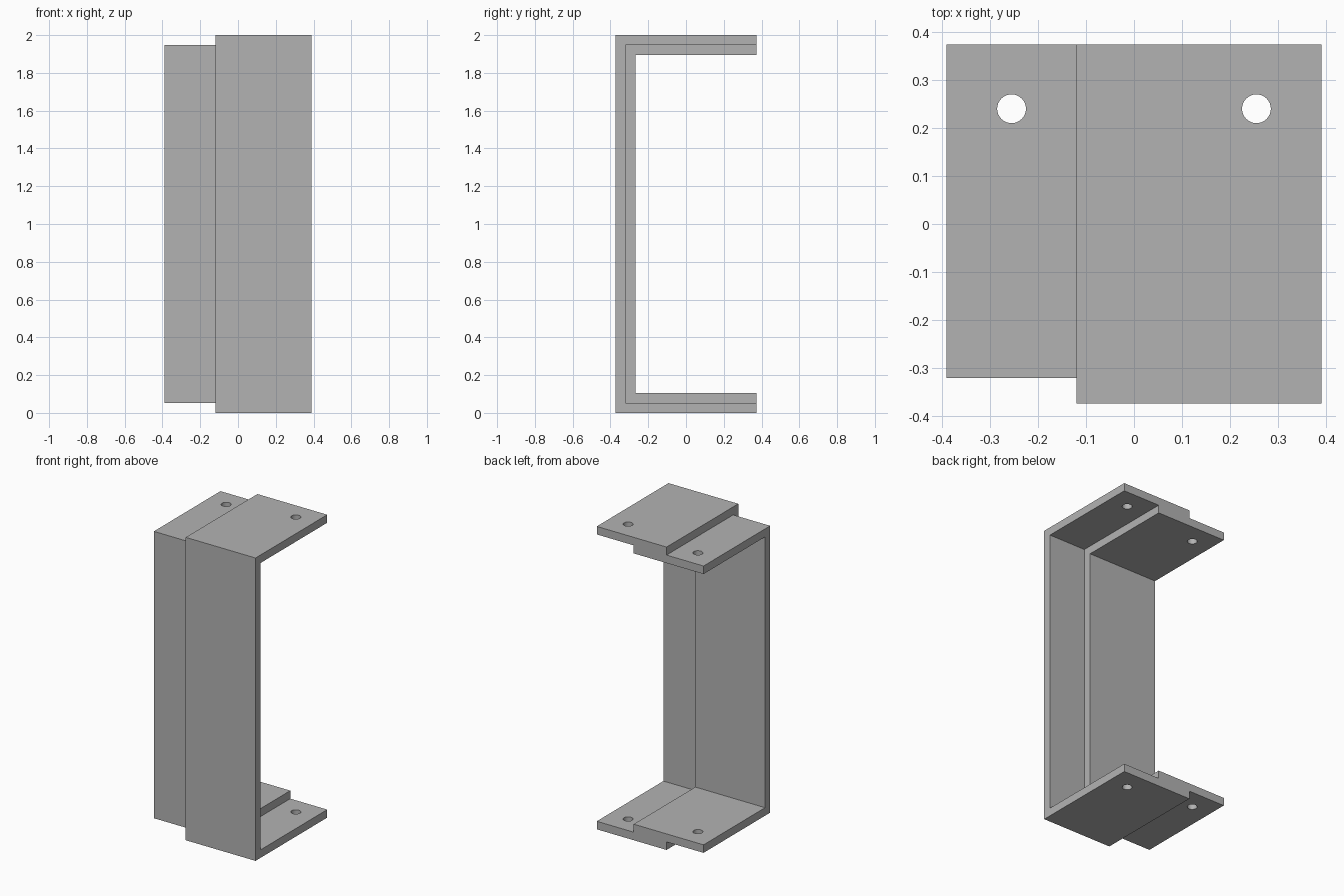
import bpy
import bmesh

if "Cube" in bpy.data.objects:
    bpy.data.objects.remove(bpy.data.objects["Cube"], do_unlink=True)

THICK = 0.053     # sheet thickness
HALF_X = 0.39     # half of overall width
HALF_Y = 0.374    # half of overall depth
OVERLAP = 0.12    # half of the overlap between the brackets
HOLE_Y = 0.24
HOLE_R = 0.03

grey = bpy.data.materials.new("plain grey")
grey.use_nodes = True
colour = (0.45, 0.45, 0.45, 1)
grey.diffuse_color = colour
grey.node_tree.nodes["Principled BSDF"].inputs["Base Color"].default_value = colour


def bracket(name, x0, x1, inset):
    """C-shaped sheet bracket, open to the back, with a bolt hole in each flange."""
    front, back = -HALF_Y + inset, HALF_Y
    low, high = inset, 2 - inset
    t = THICK
    profile = [(back, low), (back, low + t), (front + t, low + t),
               (front + t, high - t), (back, high - t), (back, high),
               (front, high), (front, low)]
    bm = bmesh.new()
    face = bm.faces.new([bm.verts.new((x0, y, z)) for y, z in profile])
    swept = bmesh.ops.extrude_face_region(bm, geom=[face])["geom"]
    moved = [v for v in swept if isinstance(v, bmesh.types.BMVert)]
    bmesh.ops.translate(bm, vec=(x1 - x0, 0, 0), verts=moved)
    bmesh.ops.recalc_face_normals(bm, faces=bm.faces)
    mesh = bpy.data.meshes.new(name)
    bm.to_mesh(mesh)
    bm.free()
    mesh.materials.append(grey)
    obj = bpy.data.objects.new(name, mesh)
    bpy.context.collection.objects.link(obj)

    # One tall drill pierces both flanges
    bpy.ops.mesh.primitive_cylinder_add(
        vertices=32, radius=HOLE_R, depth=3,
        location=((1 if x0 + x1 > 0 else -1) * (HALF_X + OVERLAP) / 2, HOLE_Y, 1))
    drill = bpy.context.object
    drill.name = "hole_cutter"
    drill.hide_render = True
    drill.data.materials.append(grey)
    cut = obj.modifiers.new("bolt holes", "BOOLEAN")
    cut.operation = "DIFFERENCE"
    cut.solver = "EXACT"
    cut.object = drill

    # Bake the holes, then discard the drill
    bpy.ops.object.select_all(action="DESELECT")
    obj.select_set(True)
    bpy.context.view_layer.objects.active = obj
    bpy.ops.object.modifier_apply(modifier=cut.name)
    bpy.data.objects.remove(drill, do_unlink=True)
    bpy.ops.object.shade_smooth_by_angle()


# Outer bracket, and the inner one nested within it and shifted sideways
bracket("outer_bracket", -OVERLAP, HALF_X, 0)
bracket("inner_bracket", -HALF_X, OVERLAP, THICK)
